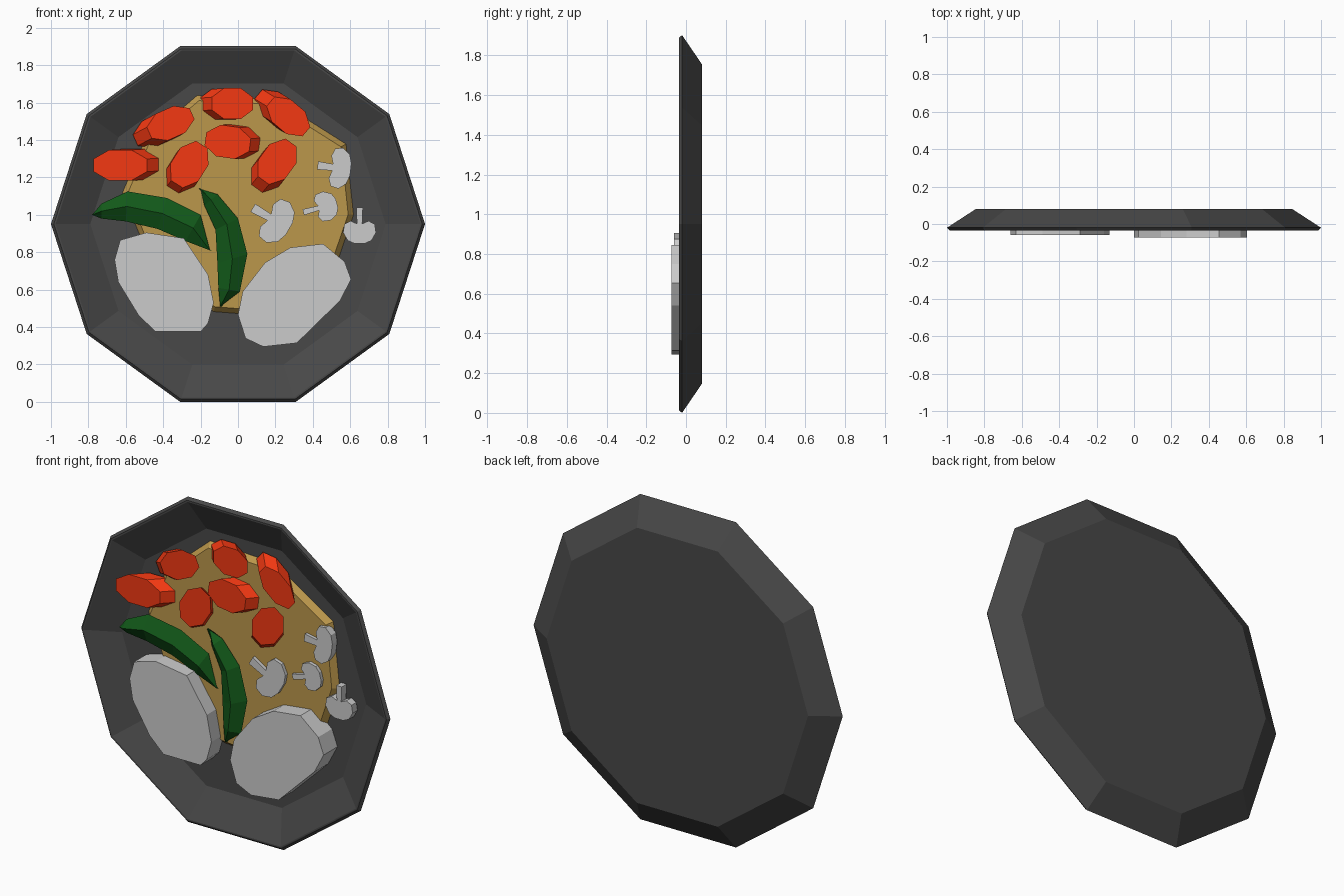
import bpy, bmesh
from math import cos, sin, pi, radians


def material(name, rgb):
    m = bpy.data.materials.new(name)
    m.diffuse_color = (*rgb, 1)
    return m


DARK = material("dark_iron", (0.065, 0.065, 0.065))
BROWN = material("brown", (0.50, 0.31, 0.07))
RED = material("red", (0.90, 0.04, 0.006))
GREEN = material("green", (0.006, 0.10, 0.01))


def loft(name, rings, mat=None):
    """Join equal-length rings of 3D points and cap both ends."""
    bm = bmesh.new()
    vs = [[bm.verts.new(p) for p in r] for r in rings]
    n = len(vs[0])
    for a, b in zip(vs, vs[1:]):
        for i in range(n):
            j = (i + 1) % n
            bm.faces.new((a[i], a[j], b[j], b[i]))
    bm.faces.new(vs[0])
    bm.faces.new(vs[-1][::-1])
    bmesh.ops.recalc_face_normals(bm, faces=bm.faces)
    me = bpy.data.meshes.new(name)
    bm.to_mesh(me)
    bm.free()
    ob = bpy.data.objects.new(name, me)
    bpy.context.collection.objects.link(ob)
    if mat:
        me.materials.append(mat)
    return ob


def slab(name, pts, y0, y1, mat=None, shift=(0, 0)):
    """Extrude an x-z outline from y0 to y1, sliding the back by shift."""
    return loft(name, [[(x, y0, z) for x, z in pts],
                       [(x + shift[0], y1, z + shift[1]) for x, z in pts]], mat)


def ellipse(cx, cz, a, b, deg, n=8):
    t = radians(deg)
    out = []
    for i in range(n):
        u = 2 * pi * (i + 0.5) / n
        p, q = a * cos(u) / cos(pi / n), b * sin(u) / cos(pi / n)
        out.append((cx + p * cos(t) - q * sin(t), cz + p * sin(t) + q * cos(t)))
    return out


# ten-sided bowl, open toward the front
profile = [(0.846, 0.08), (1.0, -0.02), (0.985, -0.036), (0.975, -0.036), (0.79, 0.057)]
loft("bowl", [[(r * cos(i * pi / 5), y, 0.951 + r * sin(i * pi / 5)) for i in range(10)]
              for r, y in profile], DARK)

# sauce bed with sloping edge
bed = [(-0.22, 1.64), (0.2, 1.62), (0.58, 1.38), (0.62, 1.0), (0.5, 0.65),
       (0.0, 0.47), (-0.13, 0.48), (-0.45, 0.7), (-0.62, 1.12), (-0.5, 1.4)]
loft("sauce", [[(x, 0.06, z) for x, z in bed],
               [(x * 0.95, 0.025, 1.05 + (z - 1.05) * 0.95) for x, z in bed]], BROWN)

# slanted carrot slices: centre, half sizes, angle, slant
for i, (cx, cz, a, b, ang, sx, sz) in enumerate([
        (-0.63, 1.265, 0.143, 0.082, 0, 0.085, 0.005),
        (-0.36, 1.49, 0.125, 0.078, 24, -0.075, -0.04),
        (-0.03, 1.595, 0.11, 0.082, 0, -0.065, -0.005),
        (0.27, 1.525, 0.125, 0.078, -40, -0.065, 0.04),
        (-0.055, 1.39, 0.12, 0.085, -8, 0.07, 0.003),
        (-0.26, 1.27, 0.125, 0.088, 58, -0.03, -0.04),
        (0.21, 1.285, 0.125, 0.088, 54, -0.05, -0.06)]):
    slab(f"carrot_slice_{i + 1}", ellipse(cx, cz, a, b, ang), -0.025, 0.045, RED, (sx, sz))


# pea pods: lens-shaped bent bars from upper and lower edge points
def pod(name, tips, edges):
    rings = []
    (x0, z0), (x1, z1) = tips
    rings.append([(x0, 0.02, z0), (x0, 0.015, z0), (x0 + 0.01, 0.02, z0), (x0, 0.03, z0)])
    for ax, az, bx, bz in edges:
        mx, mz = (ax + bx) / 2, (az + bz) / 2
        rings.append([(ax, 0.015, az), (mx, -0.025, mz), (bx, 0.015, bz), (mx, 0.05, mz)])
    rings.append([(x1, 0.02, z1), (x1, 0.015, z1), (x1 + 0.01, 0.02, z1), (x1, 0.03, z1)])
    loft(name, rings, GREEN)


pod("pod_left", [(-0.78, 1.0), (-0.15, 0.81)],
    [(-0.73, 1.06, -0.73, 0.98), (-0.59, 1.125, -0.60, 0.965),
     (-0.38, 1.09, -0.43, 0.925), (-0.20, 1.0, -0.28, 0.86)])
pod("pod_right", [(-0.21, 1.14), (-0.095, 0.51)],
    [(-0.11, 1.11, -0.18, 1.05), (0.0, 0.98, -0.12, 0.92),
     (0.05, 0.79, -0.11, 0.74), (0.01, 0.59, -0.105, 0.61)])

# large pale slices
slab("pale_slice_left", [(-0.66, 0.76), (-0.63, 0.865), (-0.49, 0.905), (-0.29, 0.875),
                         (-0.16, 0.68), (-0.13, 0.53), (-0.16, 0.42), (-0.20, 0.375),
                         (-0.44, 0.375), (-0.53, 0.46), (-0.64, 0.64)], -0.06, 0.055)
slab("pale_slice_right", [(0, 0.465), (0.025, 0.59), (0.145, 0.745), (0.28, 0.825),
                          (0.455, 0.845), (0.57, 0.75), (0.605, 0.655), (0.545, 0.54),
                          (0.315, 0.315), (0.135, 0.295), (0.04, 0.34)], -0.073, 0.055)

# mushroom slices: half outline mirrored, cap outward (-v), stem toward +v
half = [(0.2, 1.0), (0.16, 0.3), (0.55, 0.42), (0.92, 0.28), (1.0, -0.08), (0.72, -0.42), (0.3, -0.55)]
outline = half + [(-u, v) for u, v in reversed(half)]
for i, (cx, cz, s, length, ang) in enumerate([
        (0.205, 0.965, 0.125, 0.145, 60), (0.465, 1.045, 0.08, 0.12, 105),
        (0.54, 1.25, 0.11, 0.115, 83), (0.65, 0.915, 0.088, 0.125, 0)]):
    c, t = cos(radians(ang)), sin(radians(ang))
    slab(f"mushroom_slice_{i + 1}",
         [(cx + u * s * c - v * length * t, cz + u * s * t + v * length * c) for u, v in outline],
         0.005, 0.05)
